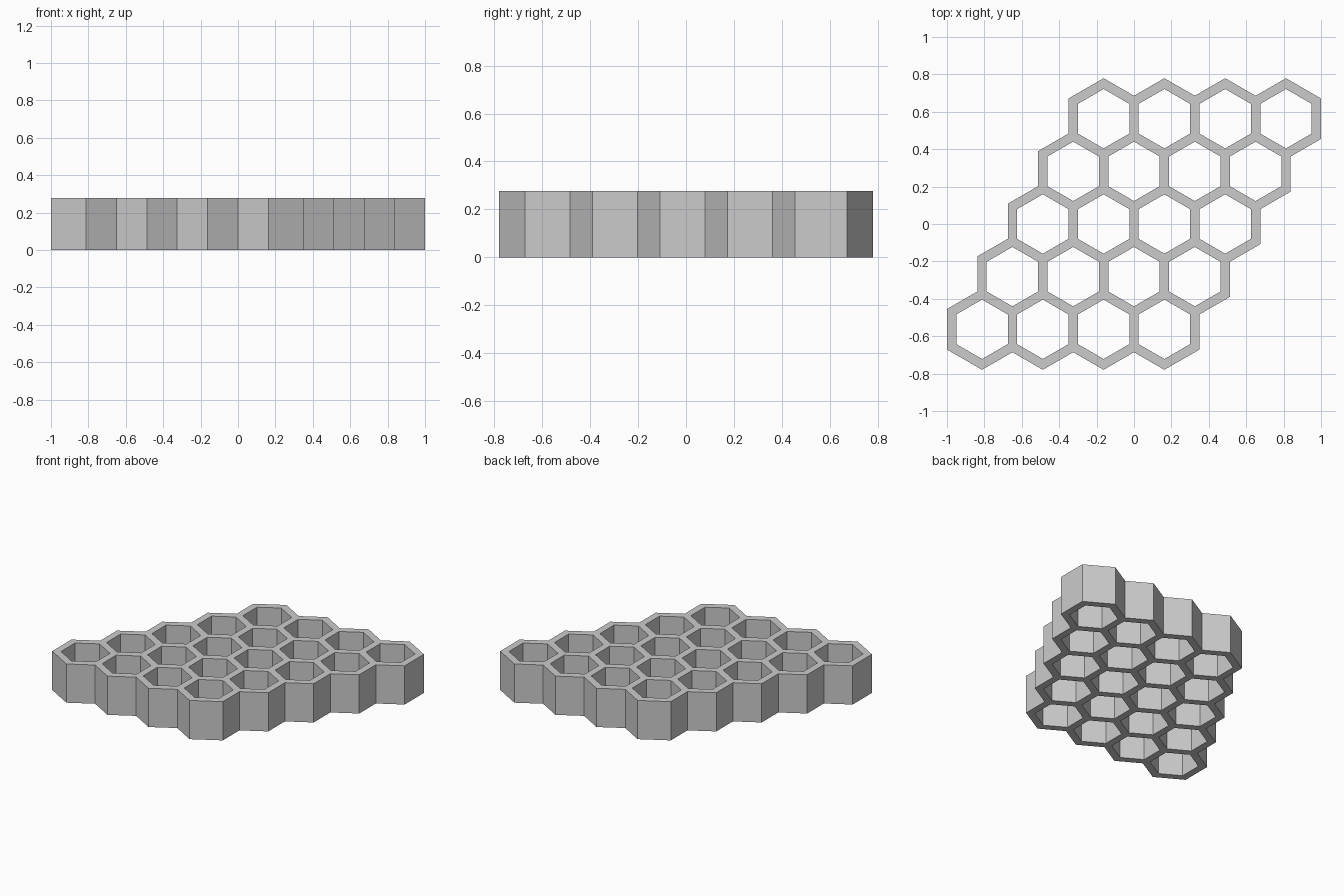
import bpy, bmesh
from math import sin, cos, pi, sqrt
from mathutils import Vector

cube = bpy.data.objects.get("Cube")
if cube:
    bpy.data.objects.remove(cube)

COLUMNS, ROWS = 4, 5
PITCH = 0.325        # distance between cell centres
HALF_WALL = 0.025
HEIGHT = 0.277

grey = bpy.data.materials.new("plain grey")
grey.use_nodes = True
colour = (0.6, 0.6, 0.6, 1)
grey.diffuse_color = colour
grey.node_tree.nodes["Principled BSDF"].inputs["Base Color"].default_value = colour

# Sheared grid of touching hexagons
bm = bmesh.new()
radius = PITCH / sqrt(3)
for row in range(ROWS):
    for col in range(COLUMNS):
        r = row - (ROWS - 1) / 2
        c = col - (COLUMNS - 1) / 2
        centre = Vector((PITCH * (c + r / 2), PITCH * r * sqrt(3) / 2, 0))
        corners = [centre + radius * Vector((sin(k * pi / 3), -cos(k * pi / 3), 0))
                   for k in range(6)]
        bm.faces.new([bm.verts.new(p) for p in corners])
bmesh.ops.remove_doubles(bm, verts=bm.verts[:], dist=0.001)
bm.normal_update()

# Mitred outward offset of every rim corner
rim = {}
for v in bm.verts:
    if v.is_boundary:
        middle = sum((f.calc_center_median() for f in v.link_faces), Vector()) / len(v.link_faces)
        rim[v] = (v.co - middle).normalized() * HALF_WALL * 2 / sqrt(3)

# Inset the cells, open them, and thicken the rim
cells = bm.faces[:]
bmesh.ops.inset_individual(bm, faces=cells, thickness=HALF_WALL, use_even_offset=True)
bmesh.ops.delete(bm, geom=cells, context='FACES_ONLY')
for v, offset in rim.items():
    v.co += offset

# Raise the flat lattice into solid walls
top = bmesh.ops.extrude_face_region(bm, geom=bm.faces[:], use_keep_orig=True)["geom"]
bmesh.ops.translate(bm, vec=(0, 0, HEIGHT),
                    verts=[g for g in top if isinstance(g, bmesh.types.BMVert)])
bmesh.ops.recalc_face_normals(bm, faces=bm.faces[:])

mesh = bpy.data.meshes.new("honeycomb_lattice")
bm.to_mesh(mesh)
bm.free()
mesh.materials.append(grey)
lattice = bpy.data.objects.new("honeycomb_lattice", mesh)
bpy.context.collection.objects.link(lattice)
